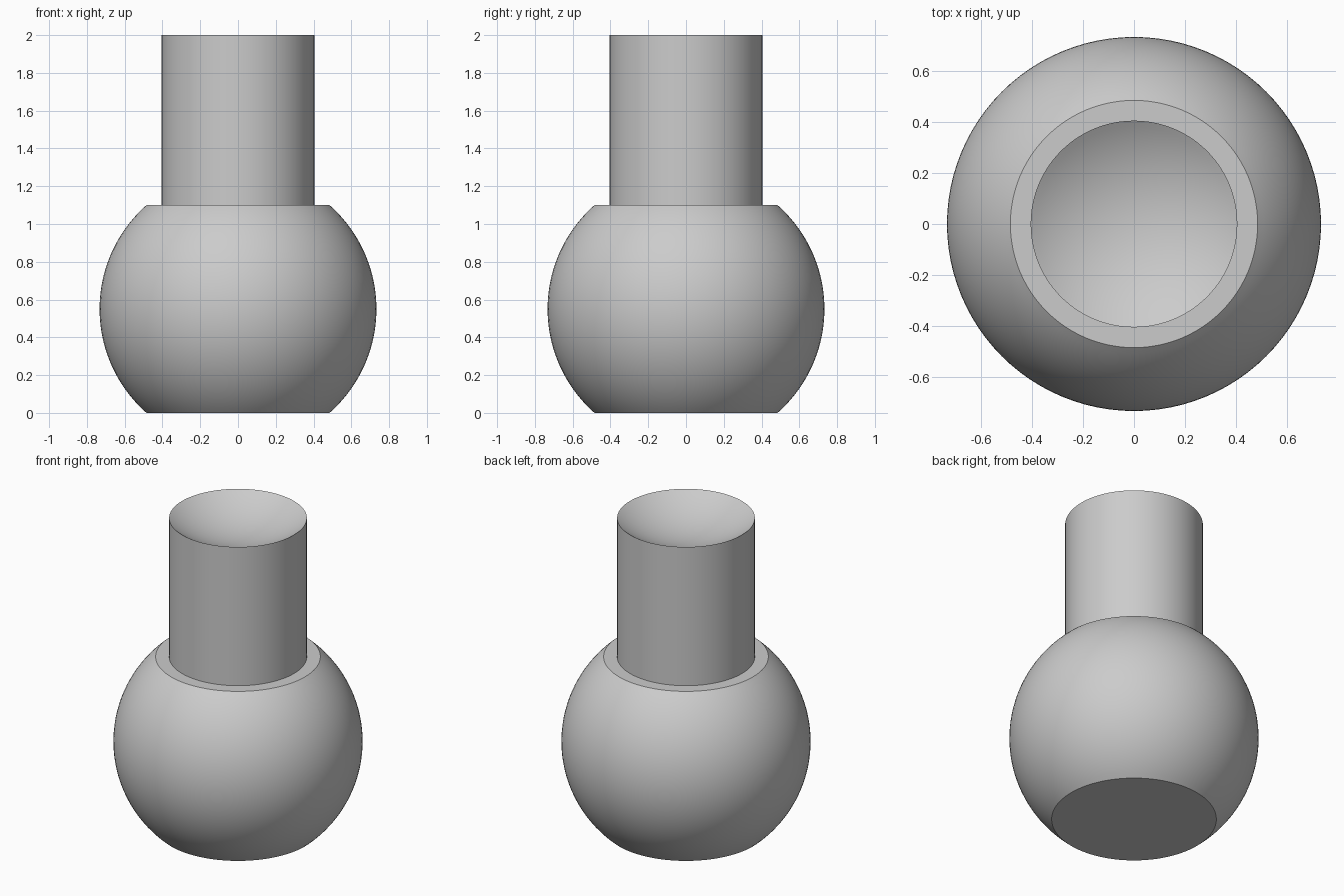
import bpy, bmesh
from math import sin, cos, asin, pi

cube = bpy.data.objects.get("Cube")
if cube:
    bpy.data.objects.remove(cube, do_unlink=True)

BALL_R, BALL_Z = 0.733, 0.55      # ball radius and centre height
NECK_R, TOP = 0.405, 2.0          # neck radius and overall height
SHOULDER = 2 * BALL_Z             # flat cut on top of the ball
SEGMENTS = 96

grey = bpy.data.materials.new("light grey")
grey.use_nodes = True
colour = (0.6, 0.6, 0.6, 1)
grey.diffuse_color = colour
grey.node_tree.nodes["Principled BSDF"].inputs["Base Color"].default_value = colour


def arc(radius, centre_z, start, end, steps):
    """Points (r, z) on a circle, angles measured from the horizontal."""
    angles = [start + (end - start) * i / steps for i in range(steps + 1)]
    return [(max(radius * cos(a), 0), centre_z + radius * sin(a)) for a in angles]


def lathe(name, profile):
    """Revolve an (r, z) profile about the z axis."""
    bm = bmesh.new()
    verts = [bm.verts.new((r, 0, z)) for r, z in profile]
    edges = [bm.edges.new(pair) for pair in zip(verts, verts[1:])]
    bmesh.ops.spin(bm, geom=verts + edges, cent=(0, 0, 0), axis=(0, 0, 1),
                   angle=2 * pi, steps=SEGMENTS)
    bmesh.ops.remove_doubles(bm, verts=bm.verts, dist=1e-5)
    bmesh.ops.dissolve_degenerate(bm, edges=bm.edges, dist=1e-5)
    bmesh.ops.recalc_face_normals(bm, faces=bm.faces)
    mesh = bpy.data.meshes.new(name)
    bm.to_mesh(mesh)
    bm.free()
    mesh.materials.append(grey)
    obj = bpy.data.objects.new(name, mesh)
    bpy.context.collection.objects.link(obj)
    bpy.ops.object.select_all(action='DESELECT')
    obj.select_set(True)
    bpy.context.view_layer.objects.active = obj
    bpy.ops.object.shade_smooth_by_angle(angle=pi / 6)
    return obj


# One closed body: flat base, truncated ball, shoulder, neck and dished socket
cut = asin(BALL_Z / BALL_R)
ball = arc(BALL_R, BALL_Z, -cut, cut, 40)
dish_angle = asin(NECK_R / BALL_R)
dish_centre = TOP + BALL_R * cos(dish_angle)
dish = arc(BALL_R, dish_centre, -pi / 2 + dish_angle, -pi / 2, 16)
dish[-1] = (0, dish_centre - BALL_R)
lathe("ball_and_socket_link", [(0, 0)] + ball + [(NECK_R, SHOULDER)] + dish)
